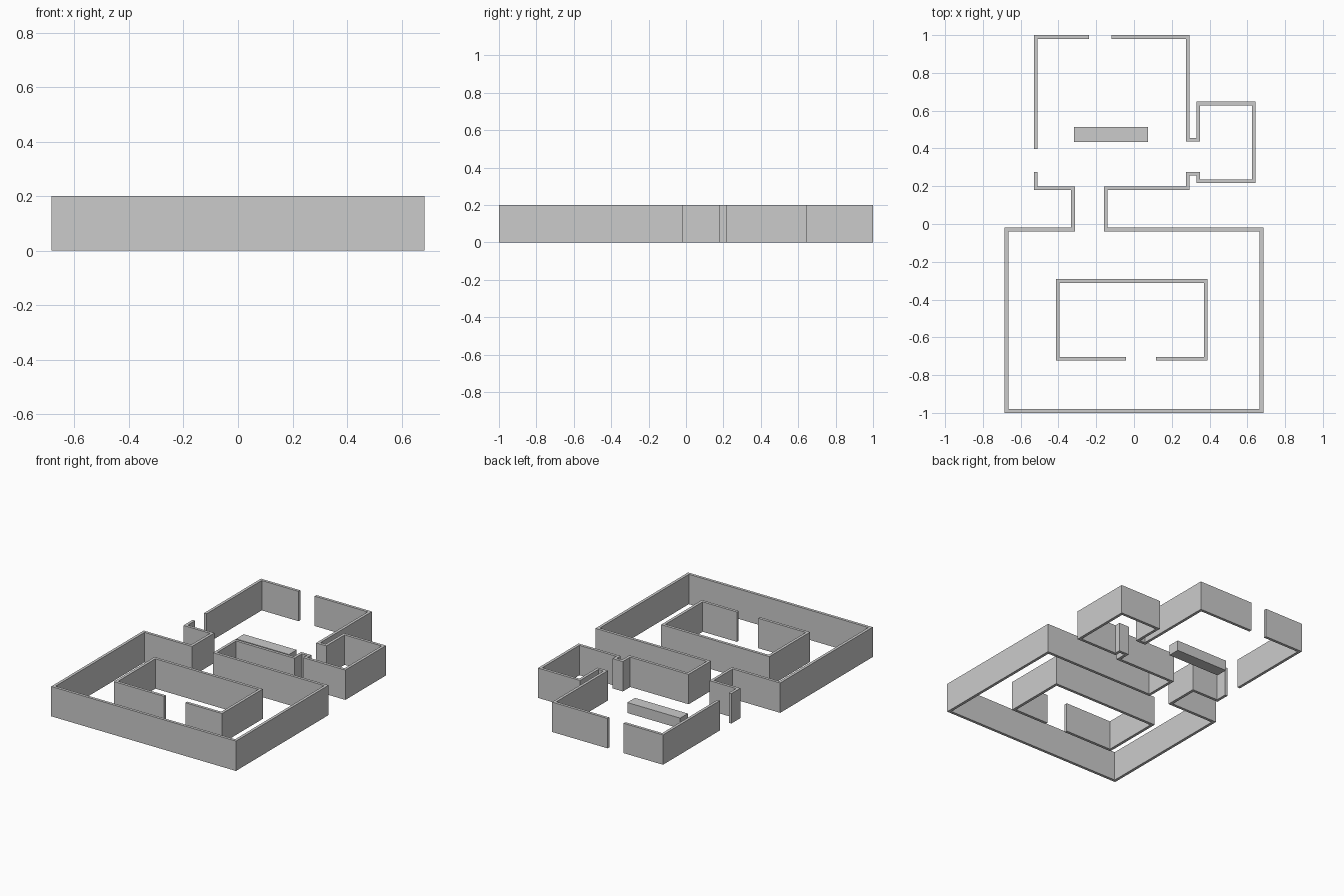
import bpy, bmesh
from mathutils import Vector

if "Cube" in bpy.data.objects:
    bpy.data.objects.remove(bpy.data.objects["Cube"])

HEIGHT = 0.2
THICK = 0.019


def extrude_outline(name, outline, quads, height):
    """Prism from an outline whose floor is split into quads of point indices."""
    bm = bmesh.new()
    verts = [bm.verts.new((x, y, 0)) for x, y in outline]
    floor = [bm.faces.new([verts[i] for i in q]) for q in quads]
    new = bmesh.ops.extrude_face_region(bm, geom=floor, use_keep_orig=True)["geom"]
    top = [g for g in new if isinstance(g, bmesh.types.BMVert)]
    bmesh.ops.translate(bm, verts=top, vec=(0, 0, height))
    bmesh.ops.recalc_face_normals(bm, faces=bm.faces[:])
    mesh = bpy.data.meshes.new(name)
    bm.to_mesh(mesh)
    bm.free()
    obj = bpy.data.objects.new(name, mesh)
    bpy.context.collection.objects.link(obj)
    return obj


def wall(name, path):
    """Wall of even thickness with mitred right-angle corners along a centre line."""
    pts = [Vector(p) for p in path]
    dirs = [(b - a).normalized() for a, b in zip(pts, pts[1:])]
    outline = []
    for i, p in enumerate(pts):
        before, after = dirs[max(i - 1, 0)], dirs[min(i, len(dirs) - 1)]
        n0, n1 = (Vector((-d.y, d.x)) for d in (before, after))
        side = (n0 + n1) / (1 + n0.dot(n1)) * THICK / 2
        outline += [p + side, p - side]
    quads = [(2 * i, 2 * i + 1, 2 * i + 3, 2 * i + 2) for i in range(len(dirs))]
    return extrude_outline(name, outline, quads, HEIGHT)


# Back left corner of the front hall, between two doorways
wall("hall_corner_wall", [(-0.238, 0.99), (-0.52, 0.99), (-0.52, 0.398)])

# Continuous wall: hall, corridor, large room, corridor, side room, hall
wall("outer_wall", [
    (-0.52, 0.276), (-0.52, 0.189), (-0.323, 0.189), (-0.323, -0.029),
    (-0.675, -0.029), (-0.675, -0.99), (0.675, -0.99), (0.675, -0.029),
    (-0.149, -0.029), (-0.149, 0.189), (0.284, 0.189), (0.284, 0.267),
    (0.341, 0.267), (0.341, 0.227), (0.634, 0.227), (0.634, 0.638),
    (0.341, 0.638), (0.341, 0.445), (0.284, 0.445), (0.284, 0.99),
    (-0.118, 0.99)])

# Inner room standing inside the large room, with a doorway at the front
wall("inner_room_wall", [
    (-0.042, -0.714), (-0.404, -0.714), (-0.404, -0.302),
    (0.379, -0.302), (0.379, -0.714), (0.116, -0.714)])

# Low counter in the hall
extrude_outline("counter", [(-0.317, 0.433), (0.075, 0.433),
                            (0.075, 0.514), (-0.317, 0.514)], [(0, 1, 2, 3)], 0.07)
